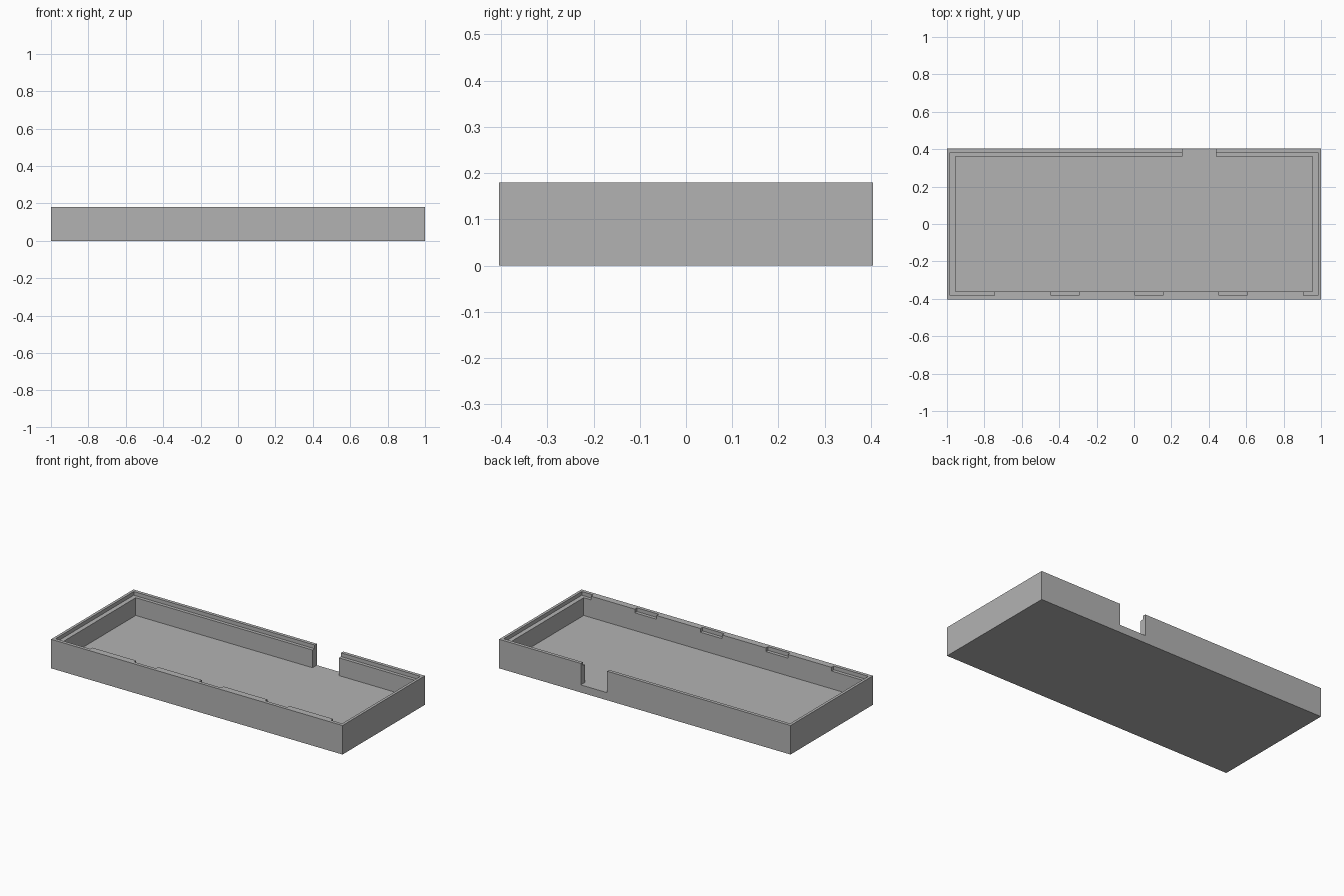
import bpy

default = bpy.data.objects.get("Cube")
if default:
    bpy.data.objects.remove(default, do_unlink=True)

# Single plain grey material
grey = bpy.data.materials.new("plain_grey")
grey.use_nodes = True
colour = (0.45, 0.45, 0.45, 1)
grey.diffuse_color = colour
grey.node_tree.nodes["Principled BSDF"].inputs["Base Color"].default_value = colour


def box(name, x0, x1, y0, y1, z0, z1):
    """Axis-aligned box given by its limits."""
    bpy.ops.mesh.primitive_cube_add(size=1)
    ob = bpy.context.object
    ob.name = name
    for v in ob.data.vertices:
        v.co = (x1 if v.co.x > 0 else x0,
                y1 if v.co.y > 0 else y0,
                z1 if v.co.z > 0 else z0)
    ob.data.materials.append(grey)
    return ob


W, D, H = 1.0, 0.404, 0.18       # half width, half depth, height
IN_X, IN_Y = 0.955, 0.362        # cavity half sizes
RIM_X, RIM_Y = 0.983, 0.383      # rim step half sizes
FLOOR, LEDGE, TOP = 0.047, 0.157, 0.3

tray = box("tray", -W, W, -D, D, 0, H)

# Main cavity, the stepped rim on three sides and the cable gap in the back wall
cutters = [
    box("cavity_cutter", -IN_X, IN_X, -IN_Y, IN_Y, FLOOR, TOP),
    box("rim_cutter", -RIM_X, RIM_X, -IN_Y, RIM_Y, LEDGE, TOP),
    box("back_gap_cutter", 0.258, 0.439, 0.2, 0.6, FLOOR, TOP),
]

# Clip pockets along the front wall
for x0, x1 in ((-RIM_X, -0.745), (-0.445, -0.295), (0.005, 0.155),
               (0.455, 0.605), (0.905, RIM_X)):
    cutters.append(box("pocket_cutter", x0, x1, -RIM_Y, -0.3, LEDGE, TOP))

# Carve the tray
for cutter in cutters:
    mod = tray.modifiers.new(cutter.name, 'BOOLEAN')
    mod.operation = 'DIFFERENCE'
    mod.solver = 'EXACT'
    mod.object = cutter
    bpy.context.view_layer.objects.active = tray
    bpy.ops.object.modifier_apply(modifier=mod.name)
    bpy.data.objects.remove(cutter, do_unlink=True)
